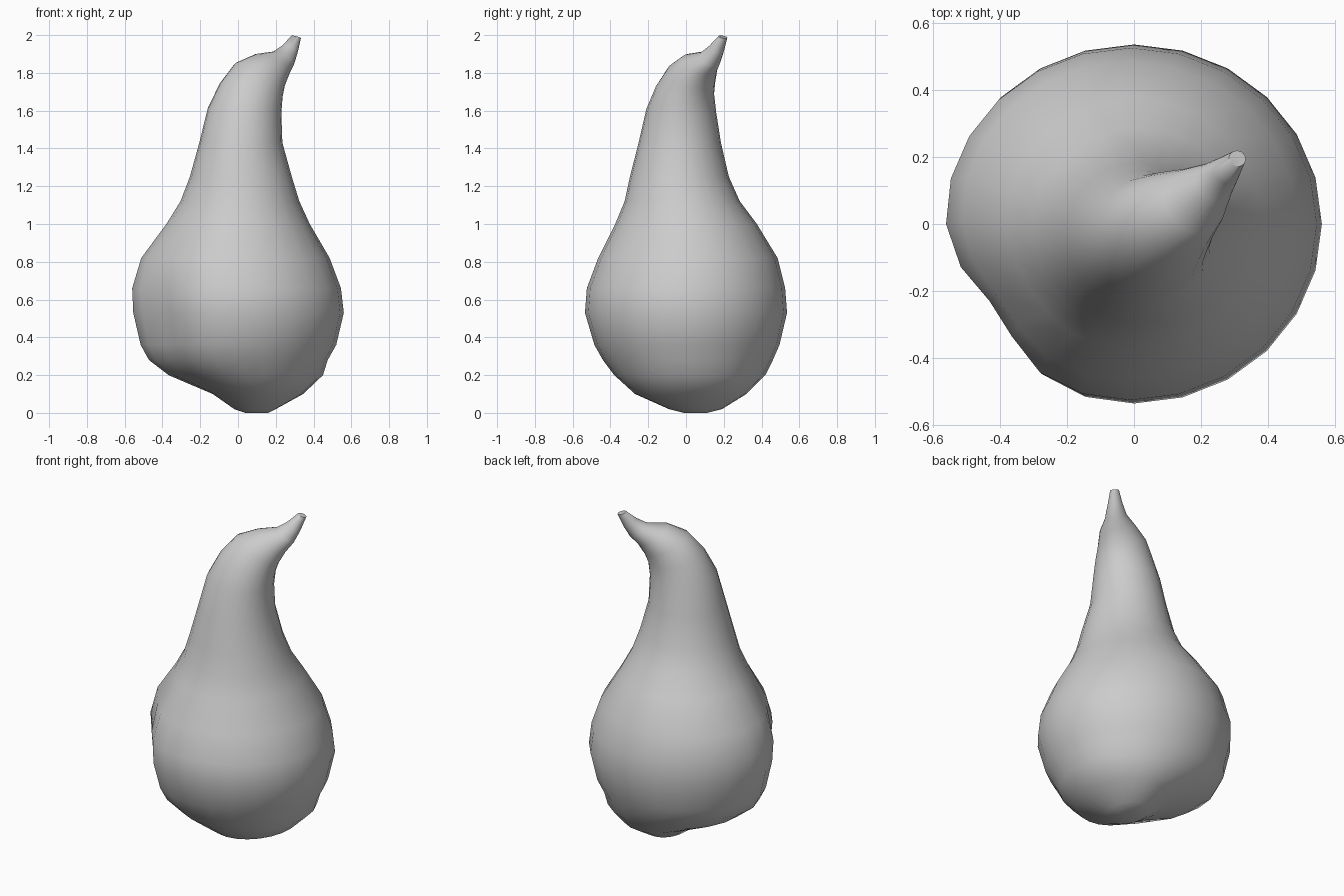
import bpy, bmesh, math
from mathutils import Matrix, Vector

cube = bpy.data.objects.get("Cube")
if cube:
    bpy.data.objects.remove(cube, do_unlink=True)

# One matte grey skin
grey = bpy.data.materials.new("plain grey")
grey.use_nodes = True
grey.diffuse_color = (0.6, 0.6, 0.6, 1)
grey.node_tree.nodes["Principled BSDF"].inputs["Base Color"].default_value = grey.diffuse_color

SIDES = 24
LEAN = math.radians(33)      # direction the stem bends towards
GROOVE = math.radians(214)   # direction of the dent down one side

# Cross-sections from base to stem tip: centre x, y, z, radius x, y, tilt in degrees
RINGS = [
    (.10, .05, .00, .06, .06, 0),
    (.09, .05, .02, .11, .14, 0),
    (.105, .025, .10, .24, .295, 0),
    (.04, .02, .20, .41, .40, 0),
    (.0, .01, .28, .475, .45, 0),
    (.0, .005, .36, .52, .49, 0),
    (.0, .0, .53, .56, .535, 0),
    (-.01, .0, .66, .555, .525, 0),
    (-.015, .01, .82, .50, .475, 0),
    (.0, .0, 1.0, .38, .375, 0),
    (.01, -.02, 1.12, .315, .305, 0),
    (.015, -.035, 1.25, .27, .262, 0),
    (.015, -.033, 1.43, .22, .218, 0),
    (.035, -.025, 1.6, .195, .185, 5),
    (.07, -.005, 1.71, .17, .155, 14),
    (.115, .03, 1.79, .145, .13, 28),
    (.18, .07, 1.845, .105, .10, 33),
    (.24, .125, 1.875, .065, .06, 38),
    (.275, .16, 1.925, .045, .042, 32),
    (.308, .195, 1.99, .026, .024, 18),
]


def ring(bm, x, y, z, rx, ry, tilt):
    """Add one tilted oval cross-section with the side dent pressed in."""
    axis = Vector((-math.sin(LEAN), math.cos(LEAN), 0))
    turn = Matrix.Rotation(math.radians(tilt), 3, axis)
    depth = 0.15 * math.exp(-((z - .5) / .42) ** 2)
    verts = []
    for i in range(SIDES):
        a = math.tau * i / SIDES
        dent = 1 - depth * math.exp(-((a - GROOVE) / .36) ** 2)
        p = turn @ Vector((rx * math.cos(a), ry * math.sin(a), 0)) * dent
        verts.append(bm.verts.new(p + Vector((x, y, z))))
    return verts


# Gourd body, neck and stem as one skin
bm = bmesh.new()
loops = [ring(bm, *r) for r in RINGS]
for low, high in zip(loops, loops[1:]):
    for i in range(SIDES):
        j = (i + 1) % SIDES
        bm.faces.new((low[i], low[j], high[j], high[i]))
bm.faces.new(list(reversed(loops[0])))
bm.faces.new(loops[-1])
bmesh.ops.recalc_face_normals(bm, faces=bm.faces)
for f in bm.faces:
    f.smooth = True

mesh = bpy.data.meshes.new("gourd")
bm.to_mesh(mesh)
bm.free()
mesh.materials.append(grey)
gourd = bpy.data.objects.new("gourd", mesh)
bpy.context.collection.objects.link(gourd)

# Keep only the stem's cut end crisp
bpy.context.view_layer.objects.active = gourd
gourd.select_set(True)
bpy.ops.object.shade_smooth_by_angle(angle=math.radians(60))
